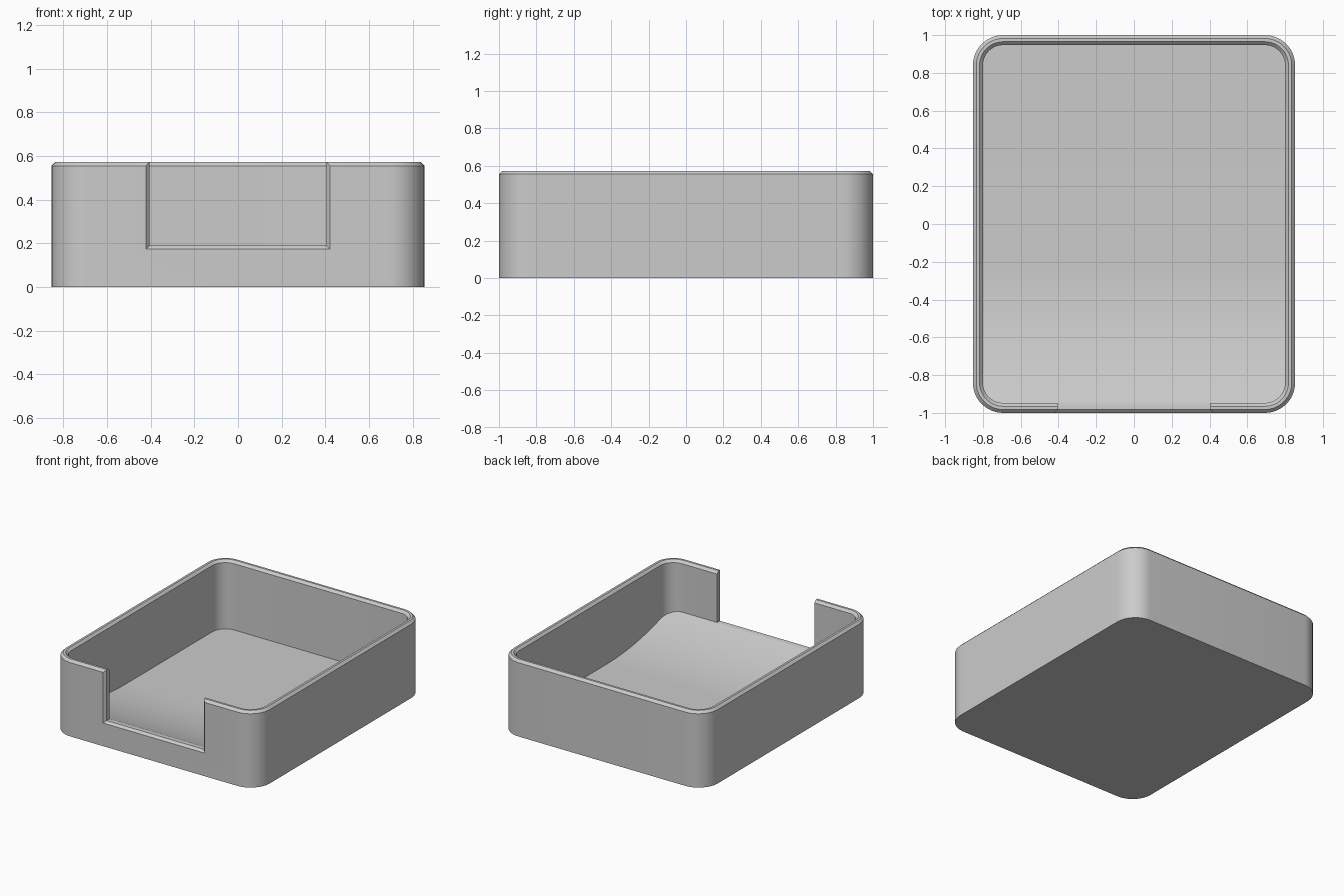
import bpy, bmesh, math

if "Cube" in bpy.data.objects:
    bpy.data.objects.remove(bpy.data.objects["Cube"])

HX, HY, H = 0.853, 1.0, 0.573      # half width, half depth, height
R, WALL, CH = 0.16, 0.053, 0.018   # corner radius, wall thickness, chamfer
FLOOR, LIP, RAMP_Y = 0.057, 0.191, -0.2
SEG, STATIONS = 12, 20

grey = bpy.data.materials.new("light grey")
grey.diffuse_color = (0.6, 0.6, 0.6, 1)
grey.use_nodes = True
grey.node_tree.nodes["Principled BSDF"].inputs["Base Color"].default_value = grey.diffuse_color


def floor_z(y):
    """Flat floor that sweeps up in an arc towards the front."""
    if y >= RAMP_Y:
        return FLOOR
    run, rise = HY - WALL + RAMP_Y, LIP - FLOOR
    rad = (run * run + rise * rise) / (2 * rise)
    return FLOOR + rad - math.sqrt(rad * rad - (RAMP_Y - y) ** 2)


def half_outline(inset):
    """Right half of a rounded rectangle, from front to back."""
    r, cx, cy = R - inset, HX - R, HY - R
    pts = []
    for i in range(SEG + 1):
        a = -math.pi / 2 + i * math.pi / 2 / SEG
        pts.append((cx + r * math.cos(a), -cy + r * math.sin(a)))
    for i in range(1, STATIONS + 1):
        pts.append((cx + r, -cy + (RAMP_Y + cy) * i / STATIONS))
    for i in range(SEG + 1):
        a = i * math.pi / 2 / SEG
        pts.append((cx + r * math.cos(a), cy + r * math.sin(a)))
    return pts


def make_object(name, bm):
    bmesh.ops.recalc_face_normals(bm, faces=bm.faces)
    mesh = bpy.data.meshes.new(name)
    bm.to_mesh(mesh)
    bm.free()
    mesh.materials.append(grey)
    ob = bpy.data.objects.new(name, mesh)
    bpy.context.collection.objects.link(ob)
    return ob


# Tray body: outer wall, chamfered rim and inner wall as stacked outlines
bm = bmesh.new()
levels = [(0, 0), (0, H - CH), (CH, H), (WALL - CH, H), (WALL, H - CH), (WALL, None)]
rings = []
for inset, z in levels:
    half = half_outline(inset)
    loop = half + [(-x, y) for x, y in reversed(half)]
    rings.append([bm.verts.new((x, y, floor_z(y) if z is None else z)) for x, y in loop])
n = len(rings[0])
for a, b in zip(rings, rings[1:]):
    for i in range(n):
        j = (i + 1) % n
        bm.faces.new((a[i], a[j], b[j], b[i]))
bm.faces.new(rings[0])

# Curved floor: strips running across the tray
inner = rings[-1]
for i in range(n // 2 - 1):
    bm.faces.new((inner[i], inner[i + 1], inner[n - 2 - i], inner[n - 1 - i]))
tray = make_object("tray", bm)

# Front opening cutter: flares outward to chamfer the front edge
NX, NZ = 0.405, 0.19
bm = bmesh.new()
sections = [(-HY - 0.05, CH + 0.05), (-HY + CH, 0), (-HY + WALL + 0.02, 0)]
rows = []
for y, g in sections:
    x, z = NX + g * 0.9, NZ - g * 0.9
    rows.append([bm.verts.new(p) for p in ((-x, y, z), (x, y, z), (x, y, 0.8), (-x, y, 0.8))])
for a, b in zip(rows, rows[1:]):
    for i in range(4):
        j = (i + 1) % 4
        bm.faces.new((a[i], a[j], b[j], b[i]))
bm.faces.new(rows[0])
bm.faces.new(rows[-1])
cutter = make_object("opening_cutter", bm)
cutter.hide_render = True

mod = tray.modifiers.new("front opening", 'BOOLEAN')
mod.operation = 'DIFFERENCE'
mod.solver = 'EXACT'
mod.object = cutter
bpy.context.view_layer.objects.active = tray
tray.select_set(True)
bpy.ops.object.modifier_apply(modifier=mod.name)
bpy.data.objects.remove(cutter)
bpy.ops.object.shade_smooth_by_angle(angle=math.radians(30))
